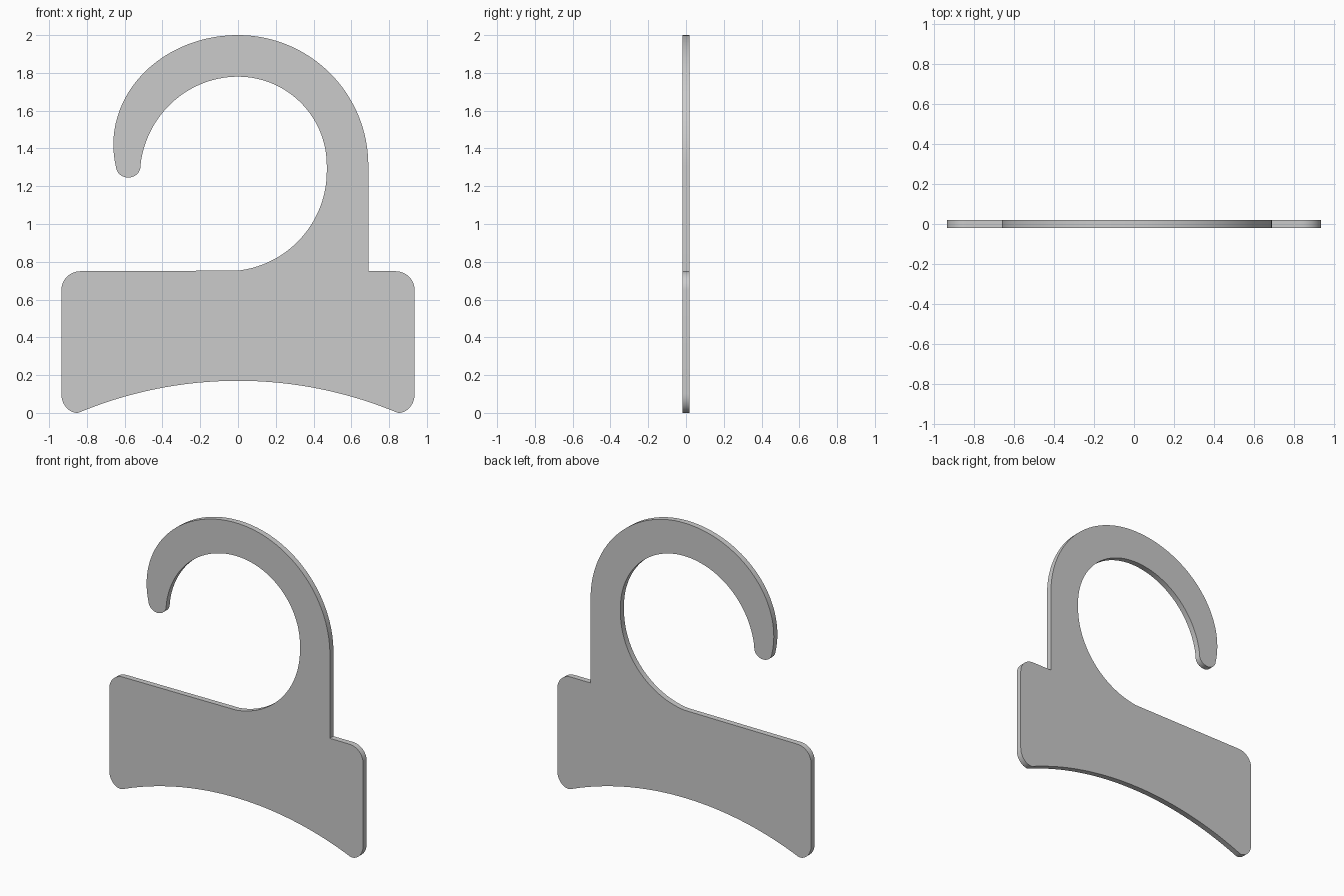
import bpy, bmesh
from math import cos, sin, radians

if "Cube" in bpy.data.objects:
    bpy.data.objects.remove(bpy.data.objects["Cube"])

HALF = 0.019  # half the sheet thickness


def arc(cx, cz, rx, rz, a0, a1, n):
    """Points along an elliptical arc, angles in degrees."""
    angles = [radians(a0 + (a1 - a0) * i / n) for i in range(n + 1)]
    return [(cx + rx * cos(a), cz + rz * sin(a)) for a in angles]


outline = []
# Label plate: arched bottom edge and rounded right corners
outline += arc(0, -2.02, 2.19, 2.19, 112.55, 67.45, 40)
outline += arc(0.85, 0.1, 0.085, 0.1, 270, 360, 12)
outline += arc(0.835, 0.65, 0.1, 0.1, 0, 90, 12)
outline += [(0.69, 0.75)]
# Hook: outer edge, rounded tip, inner edge
outline += arc(0, 1.31, 0.69, 0.69, 0, 90, 32)
outline += arc(0, 1.42, 0.66, 0.58, 90, 191.4, 36)
outline += arc(-0.581, 1.305, 0.065, 0.059, 180, 360, 16)
outline += arc(0, 1.25, 0.52, 0.53, 174, 90, 30)
outline += arc(0, 1.31, 0.47, 0.47, 90, 0, 30)
outline += arc(-0.06, 1.28, 0.53, 0.53, 0, -83.5, 30)
# Label plate: rounded left corners
outline += arc(-0.835, 0.65, 0.1, 0.1, 90, 180, 12)
outline += arc(-0.85, 0.1, 0.085, 0.1, 180, 270, 12)

# Drop repeated points where the arcs meet
points = []
for p in outline:
    if not points or abs(p[0] - points[-1][0]) + abs(p[1] - points[-1][1]) > 0.003:
        points.append(p)

# Fill the outline and extrude it to the sheet thickness
bm = bmesh.new()
face = bm.faces.new([bm.verts.new((x, -HALF, z)) for x, z in points])
result = bmesh.ops.extrude_face_region(bm, geom=[face], use_keep_orig=True)
moved = [v for v in result["geom"] if isinstance(v, bmesh.types.BMVert)]
bmesh.ops.translate(bm, verts=moved, vec=(0, 2 * HALF, 0))
bmesh.ops.recalc_face_normals(bm, faces=bm.faces)
mesh = bpy.data.meshes.new("hook_hanger")
bm.to_mesh(mesh)
bm.free()

hanger = bpy.data.objects.new("hook_hanger", mesh)
bpy.context.collection.objects.link(hanger)
bpy.context.view_layer.objects.active = hanger
hanger.select_set(True)
bpy.ops.object.shade_smooth_by_angle(angle=radians(30))
